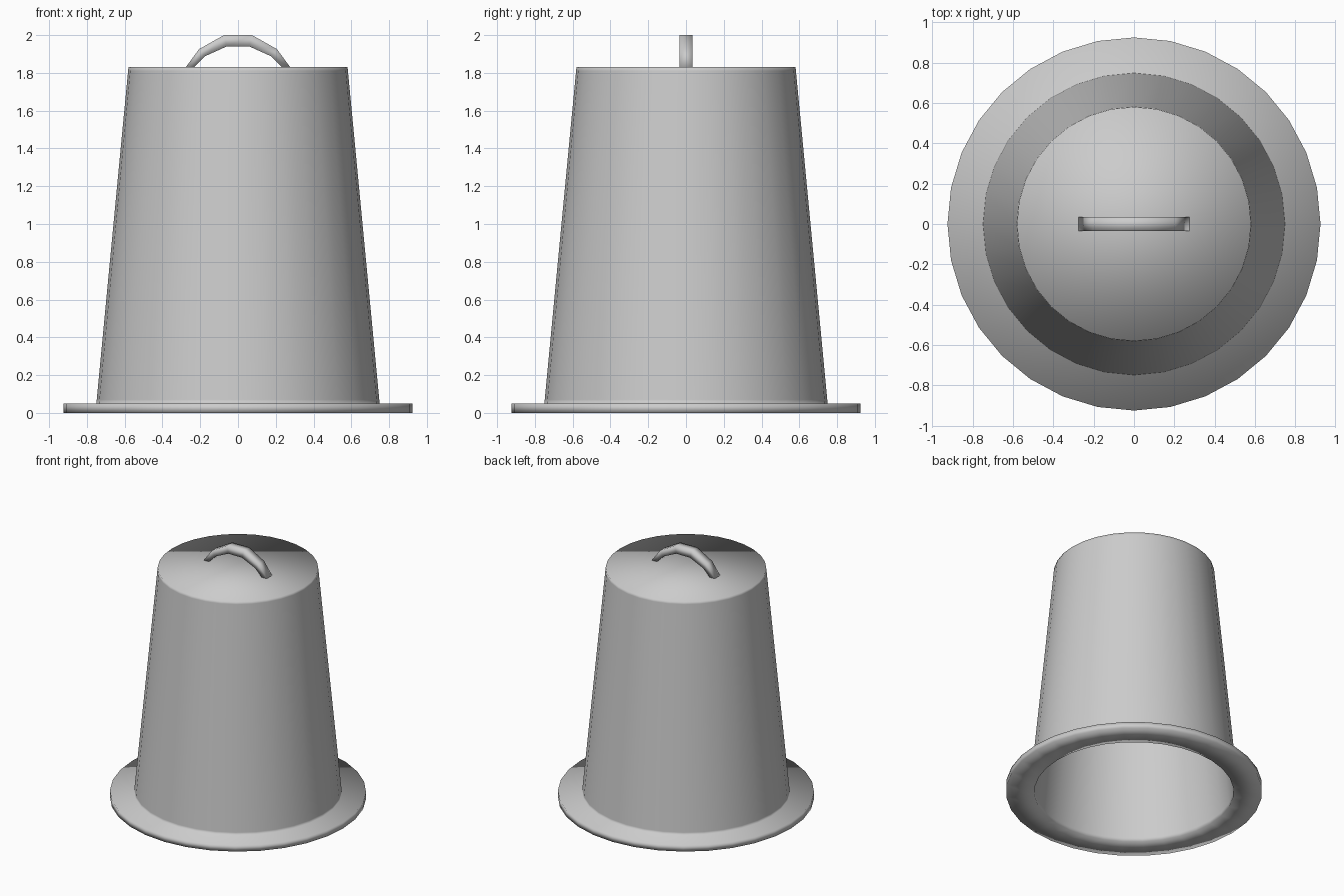
import bpy
import bmesh
import math

SEGMENTS = 32

default = bpy.data.objects.get("Cube")
if default:
    bpy.data.objects.remove(default, do_unlink=True)

grey = bpy.data.materials.new("light grey")
grey.use_nodes = True
colour = (0.6, 0.6, 0.6, 1)
grey.diffuse_color = colour
grey.node_tree.nodes["Principled BSDF"].inputs["Base Color"].default_value = colour


def finish(name, bm):
    bmesh.ops.recalc_face_normals(bm, faces=bm.faces[:])
    for face in bm.faces:
        face.smooth = True
    mesh = bpy.data.meshes.new(name)
    bm.to_mesh(mesh)
    bm.free()
    mesh.materials.append(grey)
    obj = bpy.data.objects.new(name, mesh)
    bpy.context.collection.objects.link(obj)
    return obj


# Hollow tapered body with a wide rim: (radius, height) from inner top to outer top
profile = [(0.55, 1.79), (0.553, 1.76), (0.718, 0.03), (0.72, 0.0),
           (0.925, 0.0), (0.925, 0.05), (0.75, 0.05), (0.748, 0.07),
           (0.582, 1.81), (0.58, 1.83)]
bm = bmesh.new()
rings = []
for radius, z in profile:
    angles = [2 * math.pi * i / SEGMENTS for i in range(SEGMENTS)]
    rings.append([bm.verts.new((radius * math.cos(a), radius * math.sin(a), z)) for a in angles])
for low, high in zip(rings, rings[1:]):
    for i in range(SEGMENTS):
        j = (i + 1) % SEGMENTS
        bm.faces.new((low[i], low[j], high[j], high[i]))
bm.faces.new(rings[0])
bm.faces.new(rings[-1])
finish("body_with_rim", bm)

# Arched handle: outer and inner points of the right half, mirrored to the left
half = [((0.074, 2.0), (0.06, 1.94)), ((0.206, 1.926), (0.175, 1.888)),
        ((0.28, 1.825), (0.238, 1.825))]
arch = [((-o[0], o[1]), (-i[0], i[1])) for o, i in reversed(half)] + half
bm = bmesh.new()
sections = []
for (ox, oz), (ix, iz) in arch:
    corners = [(ox, -0.035, oz), (ox, 0.035, oz), (ix, 0.035, iz), (ix, -0.035, iz)]
    sections.append([bm.verts.new(c) for c in corners])
for a, b in zip(sections, sections[1:]):
    for i in range(4):
        j = (i + 1) % 4
        bm.faces.new((a[i], a[j], b[j], b[i]))
bm.faces.new(sections[0])
bm.faces.new(sections[-1])
finish("handle", bm)
